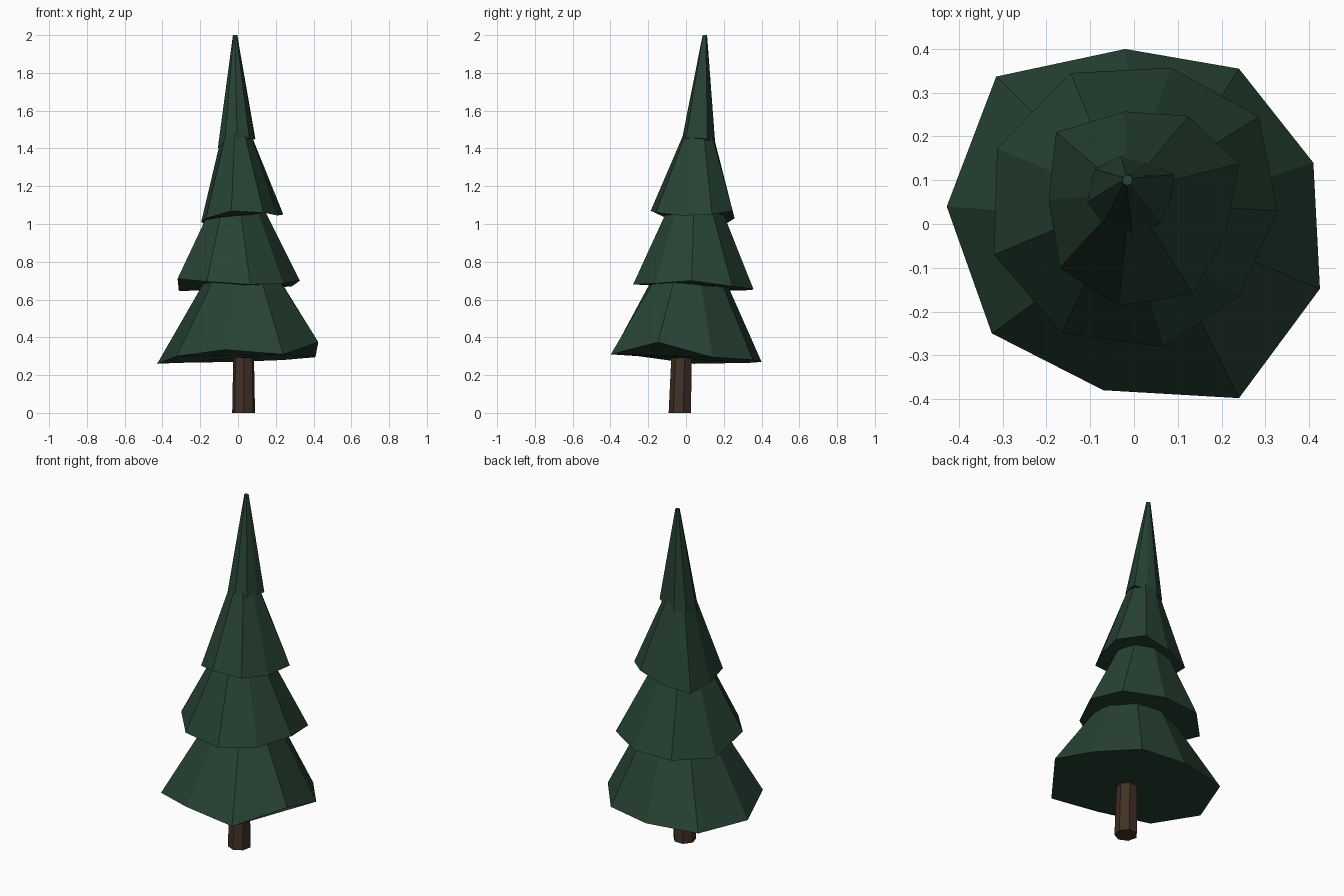
import bpy, bmesh, math


def material(name, rgb):
    m = bpy.data.materials.new(name)
    m.diffuse_color = (*rgb, 1.0)
    return m


GREEN = material("dark pine green", (0.020, 0.055, 0.033))
BROWN = material("bark brown", (0.054, 0.030, 0.020))


def loft(name, bottom, top, mat):
    """Closed flat-shaded solid between two rings with the same point count."""
    bm = bmesh.new()
    lo = [bm.verts.new(p) for p in bottom]
    hi = [bm.verts.new(p) for p in top]
    n = len(lo)
    for i in range(n):
        j = (i + 1) % n
        bm.faces.new((lo[i], lo[j], hi[j], hi[i]))
    bm.faces.new(lo[::-1])
    bm.faces.new(hi)
    bmesh.ops.recalc_face_normals(bm, faces=bm.faces)
    me = bpy.data.meshes.new(name)
    bm.to_mesh(me)
    bm.free()
    me.materials.append(mat)
    ob = bpy.data.objects.new(name, me)
    bpy.context.collection.objects.link(ob)
    return ob


def ring(centre, radius, n, phase):
    x, y, z = centre
    return [(x + radius * math.cos(phase + i * math.tau / n),
             y + radius * math.sin(phase + i * math.tau / n), z) for i in range(n)]


def tier(name, rim, top_centre, top_radius):
    """Nine-sided foliage skirt: ragged rim, regular smaller ring on top."""
    n = len(rim)
    cx = sum(p[0] for p in rim) / n
    cy = sum(p[1] for p in rim) / n
    # line the top ring up with the first rim corner
    phase = math.atan2(rim[0][1] - cy, rim[0][0] - cx)
    loft(name, rim, ring(top_centre, top_radius, n, phase), GREEN)


# Leaning trunk
loft("trunk", ring((0.03, -0.03, 0.0), 0.062, 7, 0.25),
     ring((0.03, -0.018, 0.42), 0.054, 7, 0.25), BROWN)

# Foliage, bottom to top (rims run anticlockwise)
tier("lower_foliage", [
    (0.41, 0.14, 0.295), (0.24, 0.355, 0.28), (-0.02, 0.40, 0.27),
    (-0.315, 0.337, 0.265), (-0.428, 0.04, 0.26), (-0.325, -0.25, 0.30),
    (-0.07, -0.38, 0.335), (0.24, -0.398, 0.31), (0.425, -0.148, 0.375)],
    (0.028, 0.014, 0.74), 0.18)

tier("middle_foliage", [
    (0.328, 0.03, 0.70), (0.285, 0.245, 0.67), (0.085, 0.357, 0.655),
    (-0.145, 0.345, 0.65), (-0.313, 0.172, 0.645), (-0.32, -0.07, 0.71),
    (-0.165, -0.25, 0.695), (0.065, -0.28, 0.68), (0.24, -0.165, 0.685)],
    (-0.008, 0.047, 1.09), 0.14)

tier("upper_foliage", [
    (0.24, 0.138, 1.05), (0.125, 0.247, 1.07), (-0.02, 0.257, 1.03),
    (-0.178, 0.21, 1.00), (-0.195, 0.055, 1.01), (-0.17, -0.10, 1.03),
    (-0.035, -0.187, 1.07), (0.135, -0.16, 1.06), (0.21, -0.02, 1.045)],
    (-0.006, 0.066, 1.48), 0.078)

tier("tip_foliage", [
    (0.092, 0.113, 1.45), (0.03, 0.142, 1.43), (-0.03, 0.155, 1.42),
    (-0.09, 0.125, 1.42), (-0.107, 0.05, 1.40), (-0.07, 0.0, 1.44),
    (-0.005, -0.02, 1.455), (0.06, 0.0, 1.455), (0.085, 0.06, 1.455)],
    (-0.015, 0.10, 2.0), 0.012)
